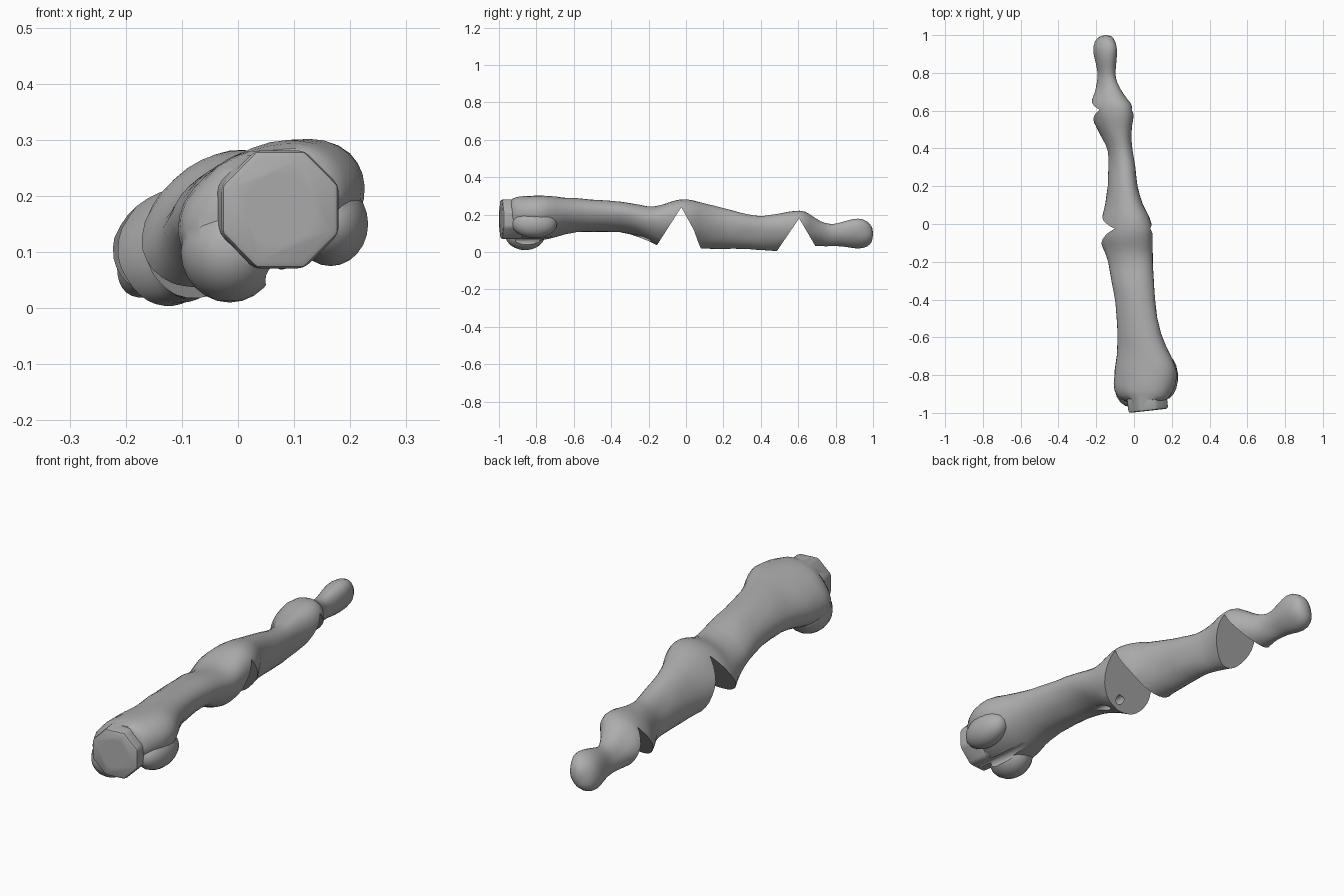
import bpy, bmesh, math
from mathutils import Vector, Matrix, noise

cube = bpy.data.objects.get("Cube")
if cube:
    bpy.data.objects.remove(cube, do_unlink=True)

bone = bpy.data.materials.new("bone grey")
bone.use_nodes = True
grey = (0.42, 0.42, 0.42, 1)
bone.diffuse_color = grey
bone.node_tree.nodes["Principled BSDF"].inputs["Base Color"].default_value = grey


def make(name, bm):
    bmesh.ops.recalc_face_normals(bm, faces=bm.faces)
    mesh = bpy.data.meshes.new(name)
    bm.to_mesh(mesh)
    bm.free()
    mesh.materials.append(bone)
    obj = bpy.data.objects.new(name, mesh)
    bpy.context.collection.objects.link(obj)
    return obj


def modify(obj, kind, **settings):
    mod = obj.modifiers.new(kind.lower(), kind)
    for key, value in settings.items():
        setattr(mod, key, value)
    bpy.context.view_layer.objects.active = obj
    bpy.ops.object.modifier_apply(modifier=mod.name)


def combine(obj, tool, operation):
    modify(obj, 'BOOLEAN', object=tool, operation=operation, solver='EXACT')
    bpy.data.objects.remove(tool, do_unlink=True)


def rod(name, start, end, radius, sides, spin=0, bevel=0):
    start, end = Vector(start), Vector(end)
    bm = bmesh.new()
    bmesh.ops.create_cone(bm, cap_ends=True, segments=sides, radius1=radius,
                          radius2=radius, depth=(end - start).length,
                          matrix=Matrix.Rotation(spin, 4, 'Z'))
    if bevel:
        bmesh.ops.bevel(bm, geom=bm.edges[:], offset=bevel, segments=2,
                        affect='EDGES', profile=0.5)
    turn = (end - start).to_track_quat('Z', 'Y').to_matrix().to_4x4()
    bm.transform(Matrix.Translation((start + end) / 2) @ turn)
    return make(name, bm)


def ellipsoid(name, centre, radii):
    bm = bmesh.new()
    bmesh.ops.create_uvsphere(bm, u_segments=18, v_segments=12, radius=1)
    bm.transform(Matrix.Translation(centre) @ Matrix.Diagonal((*radii, 1)))
    return make(name, bm)


def wedge(name, apex, front, back, skew):
    # triangular prism across x, opening downwards
    bm = bmesh.new()
    ends = []
    for x, s in ((-0.4, skew), (0.4, -skew)):
        ends.append([bm.verts.new((x, y, z)) for y, z in
                     (apex, (front, -0.05), (back + s, -0.05))])
    a, b = ends
    bm.faces.new(a)
    bm.faces.new(b)
    for i in range(3):
        j = (i + 1) % 3
        bm.faces.new((a[i], a[j], b[j], b[i]))
    return make(name, bm)


# Bone outline: y, x min, x max, z min, z max
sections = [
    (-.95, -.05, .17, .07, .28), (-.91, -.10, .19, .06, .295),
    (-.85, -.11, .225, .055, .303), (-.77, -.105, .235, .06, .303),
    (-.70, -.09, .20, .08, .295), (-.60, -.085, .14, .108, .29),
    (-.40, -.10, .11, .11, .275), (-.30, -.12, .105, .10, .265),
    (-.20, -.135, .10, .06, .24), (-.13, -.165, .10, .02, .25),
    (-.08, -.18, .10, .015, .275), (-.03, -.175, .10, .015, .285),
    (.03, -.175, .09, .015, .28), (.10, -.15, .045, .017, .262),
    (.20, -.14, .015, .017, .235), (.30, -.135, .01, .017, .208),
    (.39, -.135, -.01, .013, .19), (.45, -.165, -.015, .006, .198),
    (.52, -.205, -.01, -.003, .21), (.58, -.23, .003, .01, .22),
    (.64, -.235, -.01, .025, .225), (.69, -.205, -.06, .03, .18),
    (.75, -.195, -.09, .032, .153), (.80, -.19, -.10, .032, .15),
    (.86, -.205, -.092, .025, .172), (.92, -.222, -.085, .018, .183),
    (.97, -.21, -.095, .025, .17), (1.0, -.18, -.12, .06, .13),
]
SIDES = 16
TILT = math.radians(-18)
bm = bmesh.new()
rings = []
for y, x0, x1, z0, z1 in sections:
    ring = []
    for i in range(SIDES):
        t = math.tau * i / SIDES
        x = (x0 + x1) / 2 + (x1 - x0) * .51 * math.cos(t)
        z = (z0 + z1) / 2 + (z1 - z0) * .51 * math.sin(t - TILT)
        ring.append(bm.verts.new((x, y, z)))
    rings.append(ring)
for a, b in zip(rings, rings[1:]):
    for i in range(SIDES):
        j = (i + 1) % SIDES
        bm.faces.new((a[i], a[j], b[j], b[i]))
bm.faces.new(rings[0])
bm.faces.new(rings[-1])
finger = make("finger_bones", bm)
modify(finger, 'SUBSURF', levels=1)

# Slightly uneven natural surface
for v in finger.data.vertices:
    v.co += v.normal * 0.004 * noise.noise(v.co * 16)

# Knuckle lobes under the base
combine(finger, ellipsoid("left_lobe", (-.015, -.86, .10), (.088, .11, .09)), 'UNION')
combine(finger, ellipsoid("right_lobe", (.165, -.81, .15), (.068, .12, .075)), 'UNION')

# Octagonal collar with its blind socket
combine(finger, rod("collar", (.076, -.989, .176), (.064, -.88, .176), .114,
                    8, math.pi / 8, .012), 'UNION')
combine(finger, rod("socket", (.079, -1.03, .177), (.045, -.72, .177), .062, 32),
        'DIFFERENCE')

# Tendon channel: groove under the base, then holes through both joints
path = [(.078, -.97, .052), (-.03, -.12, .08), (-.09, .30, .075), (-.125, .70, .07)]
for start, end in zip(path, path[1:]):
    combine(finger, rod("channel", start, end, .021, 14), 'DIFFERENCE')

# V notches that let the joints bend
combine(finger, wedge("first_notch", (-.025, .24), -.211, .094, .04), 'DIFFERENCE')
combine(finger, wedge("second_notch", (.605, .18), .448, .70, .04), 'DIFFERENCE')

bpy.ops.object.select_all(action='DESELECT')
finger.select_set(True)
bpy.context.view_layer.objects.active = finger
bpy.ops.object.shade_smooth_by_angle(angle=math.radians(35))
